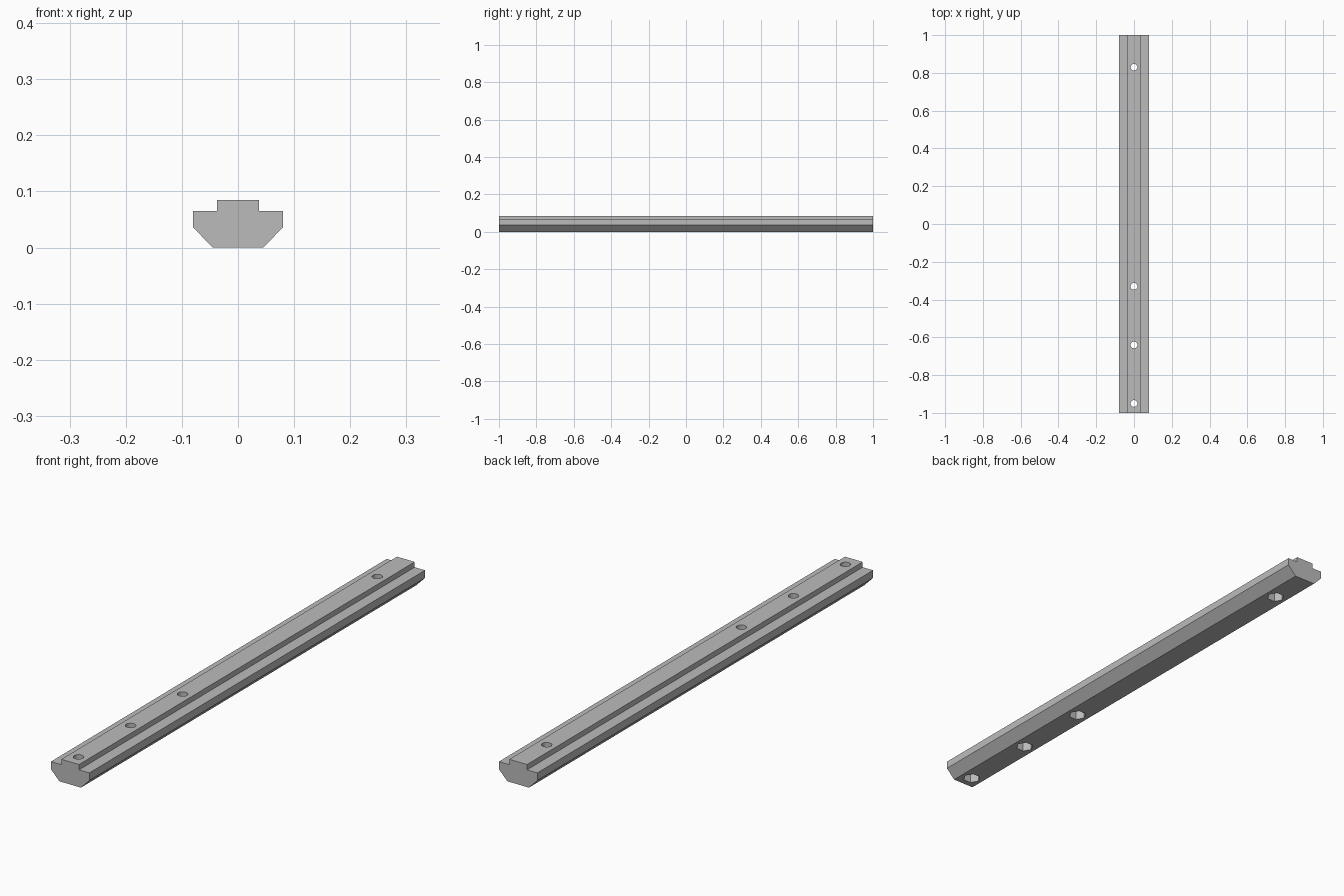
import bpy, bmesh, math
from mathutils import Matrix

cube = bpy.data.objects.get("Cube")
if cube:
    bpy.data.objects.remove(cube, do_unlink=True)

HOLES = (-0.95, -0.64, -0.33, 0.83)
HEIGHT = 0.085

steel = bpy.data.materials.new("light_grey")
steel.use_nodes = True
colour = (0.5, 0.5, 0.5, 1)
steel.diffuse_color = colour
steel.node_tree.nodes["Principled BSDF"].inputs["Base Color"].default_value = colour


def make_object(name, bm):
    bmesh.ops.recalc_face_normals(bm, faces=bm.faces)
    mesh = bpy.data.meshes.new(name)
    bm.to_mesh(mesh)
    bm.free()
    mesh.materials.append(steel)
    obj = bpy.data.objects.new(name, mesh)
    bpy.context.collection.objects.link(obj)
    return obj


def make_cutters(name, sides, radius, bottom, top, turn=0):
    """One upright prism at every hole position."""
    bm = bmesh.new()
    for y in HOLES:
        place = Matrix.Translation((0, y, (bottom + top) / 2)) @ Matrix.Rotation(turn, 4, "Z")
        bmesh.ops.create_cone(bm, cap_ends=True, segments=sides, radius1=radius,
                              radius2=radius, depth=top - bottom, matrix=place)
    obj = make_object(name, bm)
    obj.hide_render = True
    obj.hide_viewport = True
    return obj


# Rail: mirrored half profile, extruded along y
half = [(0.045, 0), (0.08, 0.036), (0.08, 0.065), (0.037, 0.065), (0.037, HEIGHT)]
profile = half + [(-x, z) for x, z in reversed(half)]
bm = bmesh.new()
end = bm.faces.new([bm.verts.new((x, -1, z)) for x, z in profile])
swept = bmesh.ops.extrude_face_region(bm, geom=[end], use_keep_orig=True)
moved = [v for v in swept["geom"] if isinstance(v, bmesh.types.BMVert)]
bmesh.ops.translate(bm, verts=moved, vec=(0, 2, 0))
rail = make_object("slot_rail", bm)

# Screw holes right through, and hexagonal nut pockets from below
cutters = [make_cutters("screw_hole_cutter", 24, 0.018, -0.05, HEIGHT + 0.05),
           make_cutters("nut_pocket_cutter", 6, 0.032, -0.05, 0.05, math.radians(30))]
for cutter in cutters:
    cut = rail.modifiers.new(cutter.name, "BOOLEAN")
    cut.operation = "DIFFERENCE"
    cut.solver = "EXACT"
    cut.object = cutter
